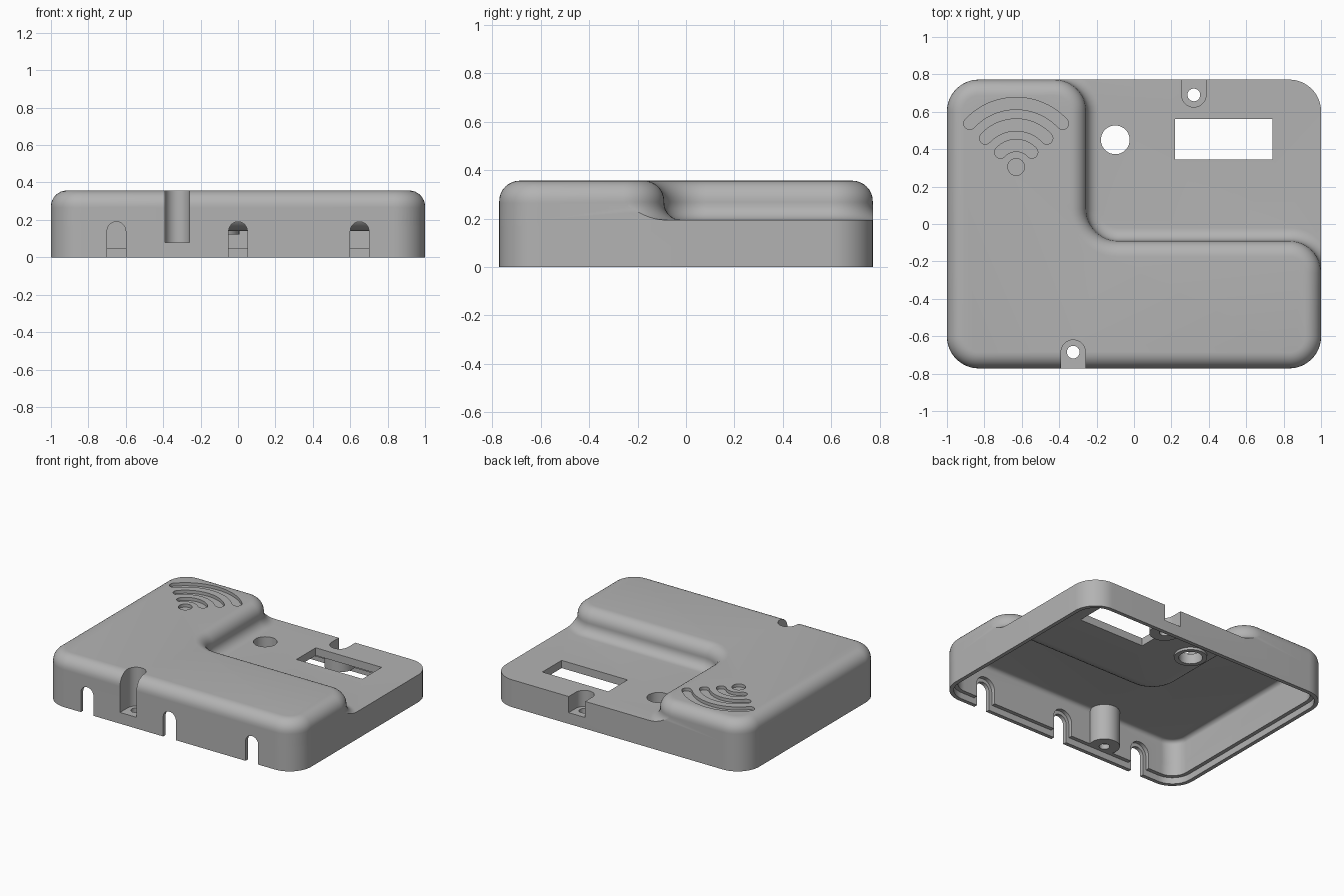
import bpy, bmesh, math

if "Cube" in bpy.data.objects:
    bpy.data.objects.remove(bpy.data.objects["Cube"])

W, D, H, LOW = 1.0, 0.772, 0.357, 0.195      # half width, half depth, full height, low deck
T, CORNER = 0.055, 0.17                      # wall thickness, plan corner radius
FOOT, ROUND = 0.07, 0.085                    # fillet at the step foot, rounding of top edge
RECT = [(-W, -D), (W, -D), (W, D), (-W, D)]
ELL = [(-W, -D), (W, -D), (W, -0.09), (-0.255, -0.09), (-0.255, D), (-W, D)]

grey = bpy.data.materials.new("grey plastic")
grey.diffuse_color = (0.45, 0.45, 0.45, 1)
grey.use_nodes = True
grey.node_tree.nodes["Principled BSDF"].inputs["Base Color"].default_value = grey.diffuse_color


def outline(corners, inset, radius=CORNER, seg=12):
    """Rounded right-angled outline, moved inward by inset."""
    pts, n = [], len(corners)
    for i, (x, y) in enumerate(corners):
        px, py = corners[i - 1]
        qx, qy = corners[(i + 1) % n]
        la, lb = math.hypot(x - px, y - py), math.hypot(qx - x, qy - y)
        ax, ay, bx, by = (x - px) / la, (y - py) / la, (qx - x) / lb, (qy - y) / lb
        convex = ax * by - ay * bx > 0
        r = radius - inset if convex else radius + inset
        x -= (ay + by) * inset
        y += (ax + bx) * inset
        cx, cy = x + (bx - ax) * r, y + (by - ay) * r
        for k in range(seg + 1):
            t = math.pi / 2 * k / seg
            c, s = math.cos(t) * r, math.sin(t) * r
            pts.append((cx - bx * c + ax * s, cy - by * c + ay * s))
    return pts


def stack(name, loops):
    """Closed solid through a list of (points, z) loops."""
    bm = bmesh.new()
    rings = [[bm.verts.new((x, y, z)) for x, y in pts] for pts, z in loops]
    for a, b in zip(rings, rings[1:]):
        for i in range(len(a)):
            j = (i + 1) % len(a)
            bm.faces.new((a[i], a[j], b[j], b[i]))
    bm.faces.new(rings[0][::-1])
    bm.faces.new(rings[-1])
    bmesh.ops.recalc_face_normals(bm, faces=bm.faces)
    me = bpy.data.meshes.new(name)
    bm.to_mesh(me)
    bm.free()
    ob = bpy.data.objects.new(name, me)
    me.materials.append(grey)
    bpy.context.collection.objects.link(ob)
    return ob


def prism(name, pts, z0, z1):
    return stack(name, [(pts, z0), (pts, z1)])


def circle(x, y, r, n=40):
    return [(x + r * math.cos(2 * math.pi * k / n), y + r * math.sin(2 * math.pi * k / n))
            for k in range(n)]


def combine(ob, other, op, keep=False):
    mod = ob.modifiers.new("cut", 'BOOLEAN')
    mod.operation, mod.solver, mod.object = op, 'EXACT', other
    bpy.context.view_layer.objects.active = ob
    bpy.ops.object.modifier_apply(modifier=mod.name)
    if not keep:
        bpy.data.objects.remove(other, do_unlink=True)


def raised_tier(name, inset, low, top, foot, rnd):
    """L-shaped tier: concave foot fillet, straight wall, rounded top edge."""
    loops = [(outline(ELL, inset - foot), low - 0.03)]
    for k in range(9):
        t = math.pi / 2 * k / 8
        loops.append((outline(ELL, inset - foot * (1 - math.sin(t))), low + foot * (1 - math.cos(t))))
    for k in range(9):
        t = math.pi / 2 * k / 8
        loops.append((outline(ELL, inset + rnd * (1 - math.cos(t))), top - rnd * (1 - math.sin(t))))
    return stack(name, loops)


def two_tier(name, inset, z0, low, top, foot, rnd):
    body = prism(name, outline(RECT, inset), z0, low)
    tier = raised_tier("tier", inset, low, top, foot, rnd)
    combine(tier, prism("clip", outline(RECT, inset), low - 0.1, top + 0.1), 'INTERSECT')
    combine(body, tier, 'UNION')
    return body


# Outer solid, and the screw posts trimmed to it
cover = two_tier("cover", 0, 0, LOW, H, FOOT, ROUND)
POSTS = [(-0.325, -0.685, -1, 0.31), (0.32, 0.69, 1, 0.17)]
posts = []
for x, y, side, top in POSTS:
    post = prism("screw_post", circle(x, y, 0.1), 0.045, top)
    combine(post, cover, 'INTERSECT', keep=True)
    posts.append(post)

# Hollow interior and the stepped rim
combine(cover, two_tier("cavity", T, -0.1, LOW - T, H - T, FOOT + T, ROUND - T), 'DIFFERENCE')
combine(cover, prism("rim_step", outline(RECT, T / 2), -0.1, 0.045), 'DIFFERENCE')
for post in posts:
    combine(cover, post, 'UNION')

# Collar under the round opening
combine(cover, prism("collar", circle(-0.1, 0.45, 0.107), 0.122, LOW - 0.02), 'UNION')
combine(cover, prism("round_hole", circle(-0.1, 0.45, 0.077), 0, 1), 'DIFFERENCE')

# Display window
combine(cover, prism("window", [(0.22, 0.345), (0.74, 0.345), (0.74, 0.562), (0.22, 0.562)], 0, 1),
        'DIFFERENCE')

# Screw slots open to the outer wall, with screw holes
for x, y, side, top in POSTS:
    slot = [(x + side * 0.065 * math.cos(a), y - side * 0.065 * math.sin(a))
            for a in (math.pi * k / 20 for k in range(21))]
    slot += [(x - side * 0.065, side * 0.9), (x + side * 0.065, side * 0.9)]
    combine(cover, prism("slot", slot, 0.08, 1), 'DIFFERENCE')
    combine(cover, prism("screw_hole", circle(x, y, 0.034, 24), -0.1, 0.2), 'DIFFERENCE')


# Arched cable notches in the front wall, relieved on the inside
def arch(x, r, top, y0, y1):
    pts = [(x - r, 0.1), (x + r, 0.1)]
    pts += [(x + r * math.cos(math.pi * k / 16), -(top - r) - r * math.sin(math.pi * k / 16))
            for k in range(17)]
    pts[0], pts[1] = (x - r, 0.1), (x + r, 0.1)
    ob = prism("notch", pts, y0, y1)
    for v in ob.data.vertices:
        px, py, pz = v.co
        v.co = (px, pz, -py)
    bm = bmesh.new()
    bm.from_mesh(ob.data)
    bmesh.ops.recalc_face_normals(bm, faces=bm.faces)
    bm.to_mesh(ob.data)
    bm.free()
    return ob


for x in (-0.65, 0, 0.65):
    combine(cover, arch(x, 0.05, 0.19, -0.9, -0.68), 'DIFFERENCE')
    combine(cover, arch(x, 0.075, 0.215, -D + T / 2, -0.70), 'DIFFERENCE')

# Engraved fan of curved grooves with a dot
GX, GY, HALF, SPAN = -0.63, 0.305, 0.032, math.radians(47)


def groove(r):
    def at(rad, a):
        return GX + rad * math.sin(a), GY + rad * math.cos(a)
    angles = [-SPAN + 2 * SPAN * k / 24 for k in range(25)]
    pts = [at(r + HALF, a) for a in angles]
    for end, sign in ((SPAN, 1), (-SPAN, -1)):
        cx, cy = at(r, end)
        for k in range(1, 8):
            t = math.pi * k / 8
            u, v = sign * HALF * math.cos(t), HALF * math.sin(t) * sign
            pts.append((cx + u * math.sin(end) + v * math.cos(end),
                        cy + u * math.cos(end) - v * math.sin(end)))
        if sign == 1:
            pts += [at(r - HALF, a) for a in reversed(angles)]
    return pts


def fix_cap(pts):
    """Order the last cap from inner to outer edge."""
    return pts[:-7] + pts[-7:]


for r in (0.34, 0.225, 0.115):
    combine(cover, prism("groove", fix_cap(groove(r)), H - 0.022, 1), 'DIFFERENCE')
combine(cover, prism("dot", circle(GX, GY, 0.045, 32), H - 0.022, 1), 'DIFFERENCE')

# Smooth the rounded surfaces, keep the edges crisp
bpy.ops.object.select_all(action='DESELECT')
cover.select_set(True)
bpy.context.view_layer.objects.active = cover
bpy.ops.object.shade_smooth_by_angle(angle=math.radians(30))
